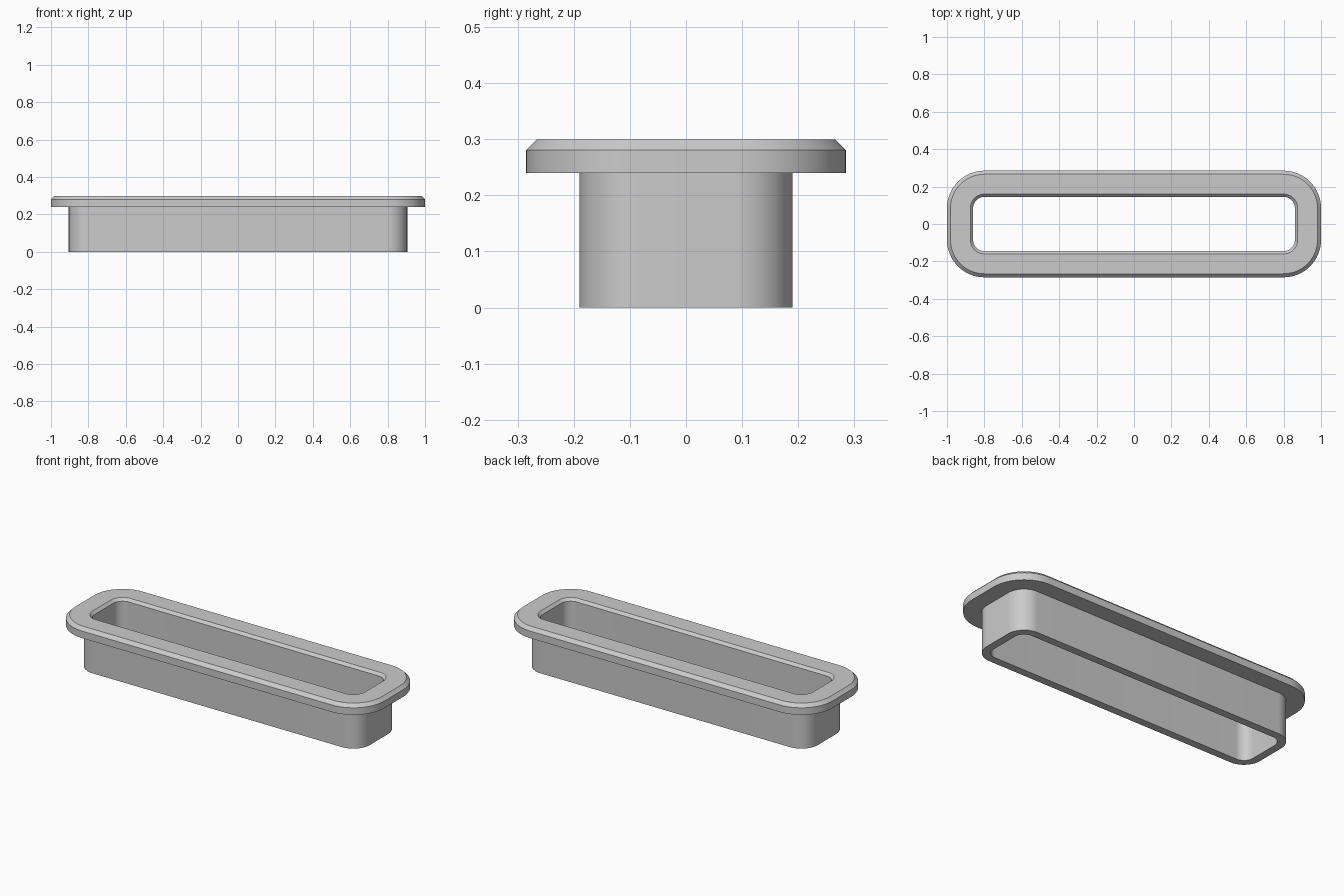
import bpy
import bmesh
from math import cos, sin, pi

if "Cube" in bpy.data.objects:
    bpy.data.objects.remove(bpy.data.objects["Cube"])

# Corner centres shared by every rounded outline
CORNER_X, CORNER_Y = 0.8, 0.085
STEPS = 16

grey = bpy.data.materials.new("plain grey")
grey.use_nodes = True
colour = (0.6, 0.6, 0.6, 1)
grey.diffuse_color = colour
grey.node_tree.nodes["Principled BSDF"].inputs["Base Color"].default_value = colour


def outline(bm, radius, z):
    """Rounded rectangle ring at one height, counter-clockwise."""
    ring = []
    for quarter, (sx, sy) in enumerate(((1, 1), (-1, 1), (-1, -1), (1, -1))):
        for i in range(STEPS + 1):
            a = (quarter + i / STEPS) * pi / 2
            ring.append(bm.verts.new((sx * CORNER_X + radius * cos(a),
                                      sy * CORNER_Y + radius * sin(a), z)))
    return ring


def sweep_profile(name, profile):
    """Closed (radius, height) profile carried around the rounded outline."""
    bm = bmesh.new()
    rings = [outline(bm, r, z) for r, z in profile]
    for k, low in enumerate(rings):
        high = rings[(k + 1) % len(rings)]
        for i in range(len(low)):
            j = (i + 1) % len(low)
            bm.faces.new((low[i], low[j], high[j], high[i]))
    bmesh.ops.recalc_face_normals(bm, faces=bm.faces)
    mesh = bpy.data.meshes.new(name)
    bm.to_mesh(mesh)
    bm.free()
    mesh.materials.append(grey)
    obj = bpy.data.objects.new(name, mesh)
    bpy.context.collection.objects.link(obj)
    bpy.ops.object.select_all(action='DESELECT')
    obj.select_set(True)
    bpy.context.view_layer.objects.active = obj
    bpy.ops.object.shade_smooth_by_angle(angle=pi / 7)
    return obj


# Sleeve wall, flange underside and rim, chamfered outer and inner lips
sweep_profile("flanged_sleeve", [
    (0.06, 0), (0.105, 0), (0.105, 0.24), (0.2, 0.24), (0.2, 0.281),
    (0.181, 0.3), (0.075, 0.3), (0.06, 0.285),
])
